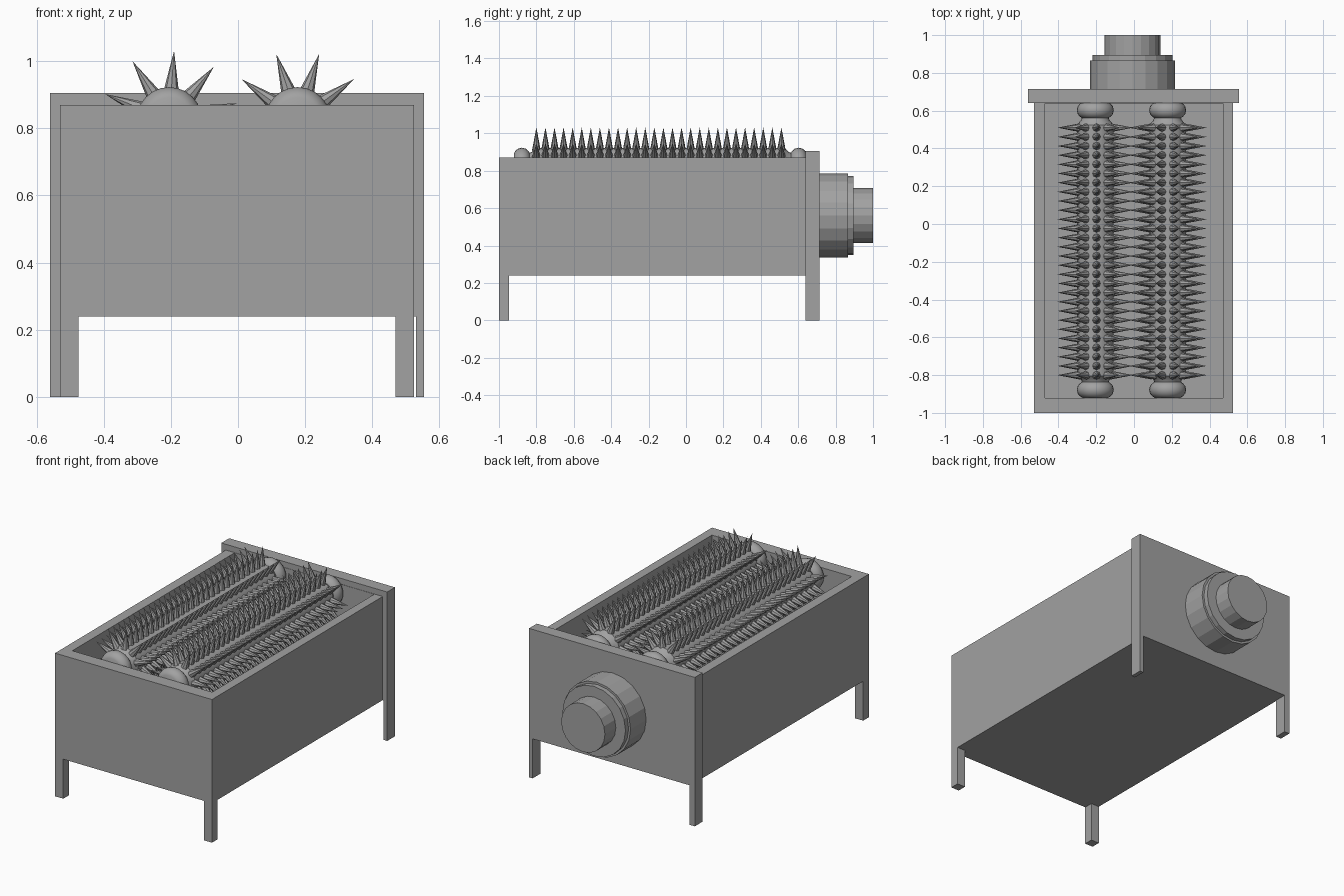
import bpy, bmesh, math
from mathutils import Matrix, Vector

if "Cube" in bpy.data.objects:
    bpy.data.objects.remove(bpy.data.objects["Cube"])

grey = bpy.data.materials.new("steel grey")
grey.diffuse_color = (0.36, 0.36, 0.36, 1)
grey.use_nodes = True
grey.node_tree.nodes["Principled BSDF"].inputs["Base Color"].default_value = grey.diffuse_color


def finish(name, bm, smooth=False):
    bmesh.ops.recalc_face_normals(bm, faces=bm.faces)
    me = bpy.data.meshes.new(name)
    bm.to_mesh(me)
    bm.free()
    me.materials.append(grey)
    ob = bpy.data.objects.new(name, me)
    bpy.context.collection.objects.link(ob)
    if smooth:
        bpy.ops.object.select_all(action='DESELECT')
        ob.select_set(True)
        bpy.context.view_layer.objects.active = ob
        bpy.ops.object.shade_smooth_by_angle(angle=math.radians(35))
    return ob


def box_bm(x0, x1, y0, y1, z0, z1):
    bm = bmesh.new()
    m = (Matrix.Translation(((x0 + x1) / 2, (y0 + y1) / 2, (z0 + z1) / 2))
         @ Matrix.Diagonal((x1 - x0, y1 - y0, z1 - z0, 1)))
    bmesh.ops.create_cube(bm, size=1, matrix=m)
    return bm


def lathe(name, profile, cx, cz, sides, smooth):
    """Revolve (y, radius) points around an axis along y, with closed ends."""
    bm = bmesh.new()
    rings = []
    for y, r in profile:
        rings.append([bm.verts.new((cx + r * math.cos(2 * math.pi * i / sides), y,
                                    cz + r * math.sin(2 * math.pi * i / sides)))
                      for i in range(sides)])
    for a, b in zip(rings, rings[1:]):
        for i in range(sides):
            j = (i + 1) % sides
            bm.faces.new((a[i], a[j], b[j], b[i]))
    bm.faces.new(rings[0])
    bm.faces.new(rings[-1])
    return finish(name, bm, smooth)


# Open-topped hopper: floor, two sides and front wall
X0, X1, BOTTOM, TOP = -0.53, 0.525, 0.24, 0.87
Y0, YB, Y1 = -1.0, 0.64, 0.715
bm = box_bm(X0, X1, Y0, YB, BOTTOM, TOP)
top = max(bm.faces, key=lambda f: f.calc_center_median().z)
inner = bmesh.ops.extrude_discrete_faces(bm, faces=[top])["faces"][0]
for v in inner.verts:                       # rim
    v.co.x = -0.47 if v.co.x < 0 else 0.47
    v.co.y = -0.92 if v.co.y < 0 else YB - 0.002
well = bmesh.ops.extrude_discrete_faces(bm, faces=[inner])["faces"][0]
for v in well.verts:                        # sunken floor
    v.co.z = BOTTOM + 0.05
finish("hopper", bm)

# Back panel, slightly taller and wider than the hopper
finish("back_panel", box_bm(-0.56, 0.555, YB, Y1, BOTTOM, 0.905))

# Legs
for name, a, b, c, d in (("front_leg_left", X0, -0.475, Y0, -0.945),
                         ("front_leg_right", 0.47, X1, Y0, -0.945),
                         ("back_leg_left", -0.56, -0.525, YB, Y1),
                         ("back_leg_right", 0.53, 0.555, YB, Y1)):
    finish(name, box_bm(a, b, c, d, 0, BOTTOM))

# Motor housing: three stepped drums on the back panel
lathe("motor", [(0.70, 0.225), (0.865, 0.225), (0.865, 0.212), (0.895, 0.212),
                (0.895, 0.147), (1.0, 0.147)], -0.008, 0.56, 20, False)

# Spiked rollers with rounded bearings at both ends
RZ, ROWS, SPOKES = 0.825, 28, 10
for side, cx, phase in (("left", -0.205, 14), ("right", 0.178, 0)):
    lathe(f"roller_{side}", [(-0.84, 0.07), (-0.825, 0.075), (-0.805, 0.097),
                             (0.525, 0.097), (0.55, 0.075), (0.565, 0.07)],
          cx, RZ, 20, True)
    for end, y in (("front", -0.92), ("back", 0.56)):
        lathe(f"bearing_{end}_{side}",
              [(y, 0.068), (y + 0.008, 0.081), (y + 0.022, 0.093), (y + 0.0425, 0.098),
               (y + 0.063, 0.093), (y + 0.077, 0.081), (y + 0.085, 0.068)],
              cx, RZ, 24, True)
    bm = bmesh.new()
    for row in range(ROWS):
        y = -0.80 + row * 1.31 / (ROWS - 1)
        for k in range(SPOKES):
            a = math.radians(phase + 360 * k / SPOKES)
            d = Vector((math.cos(a), 0, math.sin(a)))
            m = (Matrix.Translation(Vector((cx, y, RZ)) + d * 0.146)
                 @ d.to_track_quat('Z', 'Y').to_matrix().to_4x4())
            bmesh.ops.create_cone(bm, cap_ends=False, segments=8, radius1=0.023,
                                  radius2=0, depth=0.122, matrix=m)
    bmesh.ops.remove_doubles(bm, verts=bm.verts, dist=1e-5)
    finish(f"spikes_{side}", bm, True)
